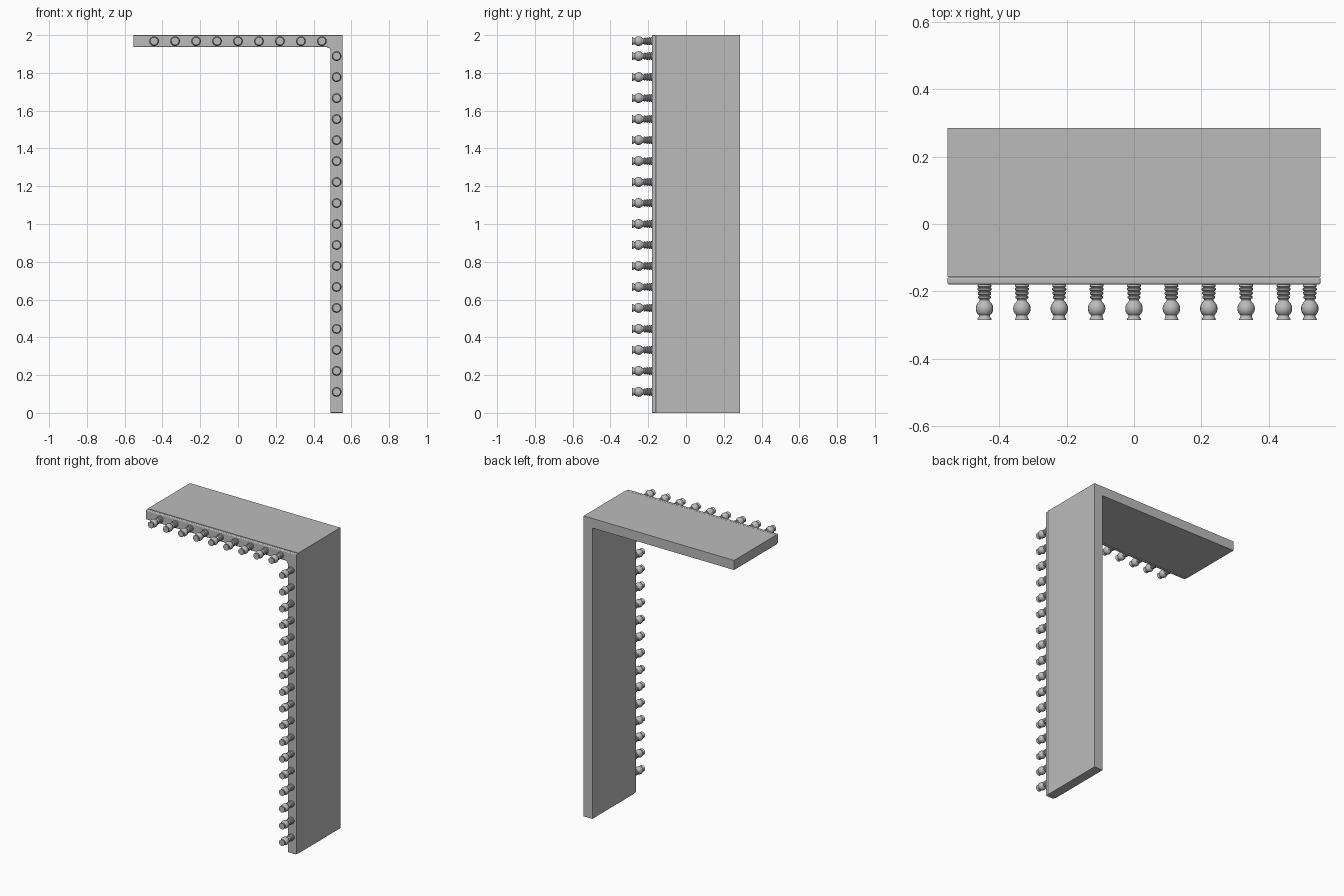
import bpy, bmesh, math
from mathutils import Matrix, Vector

if "Cube" in bpy.data.objects:
    bpy.data.objects.remove(bpy.data.objects["Cube"])

grey = bpy.data.materials.new("plain_grey")
grey.diffuse_color = (0.5, 0.5, 0.5, 1)
grey.use_nodes = True
grey.node_tree.nodes["Principled BSDF"].inputs["Base Color"].default_value = grey.diffuse_color

W, T = 0.554, 0.064          # half width, board thickness
Y_TRIM, Y_JOIN, Y_BACK = -0.18, -0.158, 0.285


def finish(name, bm):
    bmesh.ops.recalc_face_normals(bm, faces=bm.faces)
    me = bpy.data.meshes.new(name)
    bm.to_mesh(me)
    bm.free()
    me.materials.append(grey)
    ob = bpy.data.objects.new(name, me)
    bpy.context.collection.objects.link(ob)
    return ob


def l_prism(name, y0, y1, fillet=0.0):
    """L-shaped board extruded in depth, with an optional inner corner radius."""
    xi, zi = W - T, 2 - T
    pts = [(W, 0), (W, 2), (-W, 2), (-W, zi)]
    if fillet:
        for i in range(7):
            a = math.pi / 2 * (1 - i / 6)
            pts.append((xi - fillet + fillet * math.cos(a),
                        zi - fillet + fillet * math.sin(a)))
    else:
        pts.append((xi, zi))
    pts.append((xi, 0))
    bm = bmesh.new()
    face = bm.faces.new([bm.verts.new((x, y0, z)) for x, z in pts])
    new = bmesh.ops.extrude_face_region(bm, geom=[face])["geom"]
    bmesh.ops.translate(bm, vec=(0, y1 - y0, 0),
                        verts=[v for v in new if isinstance(v, bmesh.types.BMVert)])
    return finish(name, bm)


# Boards and the rounded front trim
l_prism("l_board", Y_JOIN, Y_BACK)
trim = l_prism("front_trim", Y_TRIM, Y_JOIN, 0.02)
bev = trim.modifiers.new("rounded_edges", "BEVEL")
bev.width, bev.segments = 0.006, 3

# Knob profile: (distance in front of the trim, radius)
profile = [(-0.002, 0.019), (0.005, 0.021)]
for k in range(3):           # ribbed neck
    d = 0.008 + k * 0.012
    r = 0.021 - k * 0.001
    profile += [(d, r - 0.004), (d + 0.003, r), (d + 0.008, r), (d + 0.011, r - 0.004)]
profile.append((0.046, 0.014))
for i in range(9):           # globe
    a = math.radians(-50 + i * 100 / 8)
    profile.append((0.071 + 0.026 * math.sin(a), 0.026 * math.cos(a)))
profile += [(0.096, 0.017), (0.101, 0.020), (0.105, 0.021)]


def knob(name, x, z, n=16):
    bm = bmesh.new()
    rings = [[bm.verts.new((x + r * math.cos(2 * math.pi * i / n), Y_TRIM - d,
                            z + r * math.sin(2 * math.pi * i / n)))
              for i in range(n)] for d, r in profile]
    for a, b in zip(rings, rings[1:]):
        for i in range(n):
            j = (i + 1) % n
            bm.faces.new((a[i], a[j], b[j], b[i]))
    bm.faces.new(rings[0])
    bm.faces.new(rings[-1])
    ob = finish(name, bm)
    bpy.ops.object.select_all(action="DESELECT")
    ob.select_set(True)
    bpy.context.view_layer.objects.active = ob
    bpy.ops.object.shade_smooth_by_angle(angle=math.radians(35))


# Rows of knobs along the top and down the side
for i in range(9):
    knob(f"top_knob_{i + 1}", (i - 4) * 0.111, 2 - T / 2)
for i in range(17):
    knob(f"side_knob_{i + 1}", W - T / 2, (i + 1) / 9)
